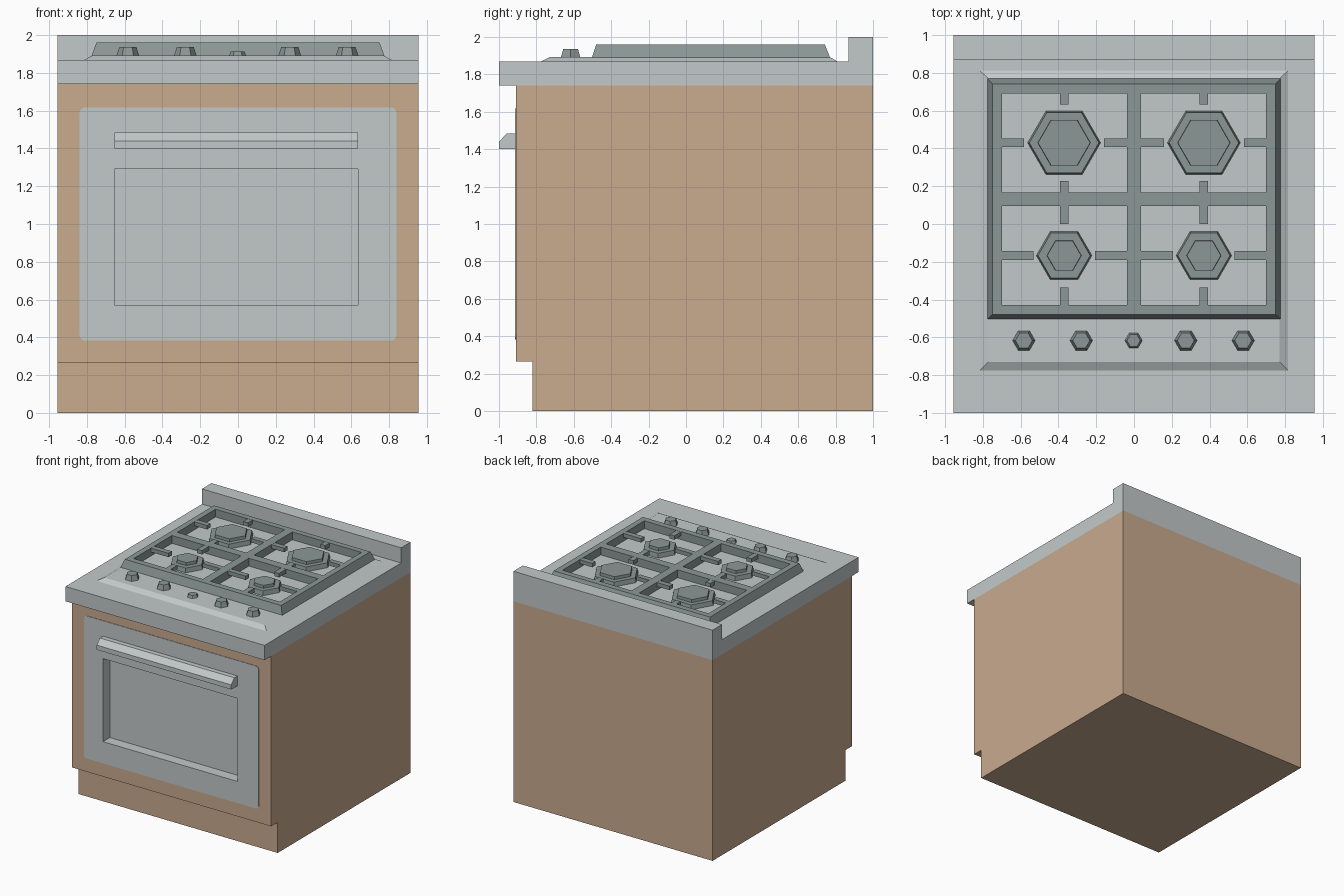
import bpy, bmesh, math

if "Cube" in bpy.data.objects:
    bpy.data.objects.remove(bpy.data.objects["Cube"])


def material(name, rgb):
    m = bpy.data.materials.new(name)
    m.diffuse_color = (*rgb, 1)
    m.use_nodes = True
    m.node_tree.nodes["Principled BSDF"].inputs["Base Color"].default_value = m.diffuse_color
    return m


WOOD = material("tan_cabinet", (0.58, 0.405, 0.272))
STEEL = material("light_steel", (0.545, 0.582, 0.582))
IRON = material("grey_green_iron", (0.26, 0.315, 0.303))


def loft(name, rings, mat):
    """Solid skinned through rings of points, capped at both ends."""
    bm = bmesh.new()
    loops = [[bm.verts.new(p) for p in ring] for ring in rings]
    n = len(loops[0])
    for a, b in zip(loops, loops[1:]):
        for i in range(n):
            j = (i + 1) % n
            bm.faces.new((a[i], a[j], b[j], b[i]))
    bm.faces.new(loops[0][::-1])
    bm.faces.new(loops[-1])
    bmesh.ops.recalc_face_normals(bm, faces=bm.faces)
    me = bpy.data.meshes.new(name)
    bm.to_mesh(me)
    bm.free()
    me.materials.append(mat)
    ob = bpy.data.objects.new(name, me)
    bpy.context.collection.objects.link(ob)
    return ob


def rect(x0, x1, y0, y1, z):
    return [(x0, y0, z), (x1, y0, z), (x1, y1, z), (x0, y1, z)]


def box(name, x0, x1, y0, y1, z0, z1, mat):
    return loft(name, [rect(x0, x1, y0, y1, z0), rect(x0, x1, y0, y1, z1)], mat)


def side_profile(name, pts, x0, x1, mat):
    return loft(name, [[(x, y, z) for y, z in pts] for x in (x0, x1)], mat)


def hexes(name, x, y, steps, mat):
    """Six-sided turned shape from (radius, height) steps."""
    rings = [[(x + r * math.cos(k * math.pi / 3), y + r * math.sin(k * math.pi / 3), z)
              for k in range(6)] for r, z in steps]
    return loft(name, rings, mat)


def cut(ob, cutters):
    for c in cutters:
        c.hide_render = True
        mod = ob.modifiers.new("cut", "BOOLEAN")
        mod.operation, mod.solver, mod.object = "DIFFERENCE", "EXACT", c
        bpy.context.view_layer.objects.active = ob
        bpy.ops.object.modifier_apply(modifier=mod.name)
    for c in cutters:
        bpy.data.objects.remove(c)


# Cabinet with toe kick, opened up behind the door window
W = 0.955
body = side_profile("cabinet", [(-0.82, 0), (-0.82, 0.265), (-0.91, 0.265), (-0.91, 1.74),
                                (1, 1.74), (1, 0)], -W, W, WOOD)
cut(body, [box("cabinet_cutter", -0.67, 0.65, -1.2, -0.805, 0.555, 1.305, WOOD)])

# Door panel with rounded corners and recessed window
outline = []
for k, (cx, cz) in enumerate([(0.81, 1.59), (-0.81, 1.59), (-0.81, 0.41), (0.81, 0.41)]):
    for s in range(4):
        a = math.radians(90 * k + 30 * s)
        outline.append((cx + 0.028 * math.cos(a), cz + 0.028 * math.sin(a)))
door = loft("door_panel", [[(x, y, z) for x, z in outline] for y in (-0.914, -0.79)], STEEL)
cut(door, [box("window_cutter", -0.655, 0.635, -1.2, -0.82, 0.57, 1.29, STEEL)])

# Door handle
side_profile("door_handle", [(-0.905, 1.4), (-1, 1.4), (-1, 1.44), (-0.957, 1.485),
                             (-0.905, 1.485)], -0.655, 0.635, STEEL)

# Worktop with splashback, and the raised hob plate
side_profile("worktop", [(-1, 1.74), (-1, 1.868), (0.87, 1.868), (0.87, 2), (1, 2), (1, 1.74)],
             -W, W, STEEL)
loft("hob_plate", [rect(-0.82, 0.82, -0.78, 0.815, 1.866),
                   rect(-0.77, 0.77, -0.73, 0.77, 1.892)], STEEL)

# Pan support: tapered frame with four openings
grate = loft("grate_frame", [rect(-0.775, 0.775, -0.503, 0.77, 1.89),
                             rect(-0.75, 0.75, -0.48, 0.742, 1.96)], IRON)
cut(grate, [box("opening_cutter", x0, x1, y0, y1, 1.8, 2.1, IRON)
            for x0, x1 in ((-0.7, -0.037), (0.037, 0.7))
            for y0, y1 in ((-0.428, 0.095), (0.168, 0.692))])

# Per quarter: grate fingers and burner
CX, T, Z0, Z1 = 0.37, 0.023, 1.925, 1.959
for side, s in (("left", -1), ("right", 1)):
    for row, cy, y0, y1, gx, gy, r, cap in (
            ("back", 0.43, 0.16, 0.70, 0.212, 0.203, 0.19, 0.138),
            ("front", -0.167, -0.435, 0.10, 0.163, 0.168, 0.144, 0.09)):
        tag = f"{side}_{row}"
        for part, xa, xb, ya, yb in (("inner", 0.03, CX - gx, cy - T, cy + T),
                                     ("outer", CX + gx, 0.71, cy - T, cy + T),
                                     ("near", CX - T, CX + T, y0, cy - gy),
                                     ("far", CX - T, CX + T, cy + gy, y1)):
            box(f"grate_finger_{part}_{tag}", min(s * xa, s * xb), max(s * xa, s * xb),
                ya, yb, Z0, Z1, IRON)
        hexes(f"burner_{tag}", s * CX, cy, [(r + 0.004, 1.888), (r - 0.006, 1.93)], IRON)
        hexes(f"burner_cap_{tag}", s * CX, cy, [(cap + 0.002, 1.925), (cap, 1.955)], IRON)

# Control knobs
for i, (x, r, top) in enumerate([(-0.583, 0.061, 1.936), (-0.279, 0.061, 1.936),
                                 (-0.002, 0.048, 1.914), (0.274, 0.061, 1.936),
                                 (0.578, 0.061, 1.936)]):
    hexes(f"knob_{i + 1}", x, -0.617, [(r, 1.888), (r * 0.74, top)], IRON)
